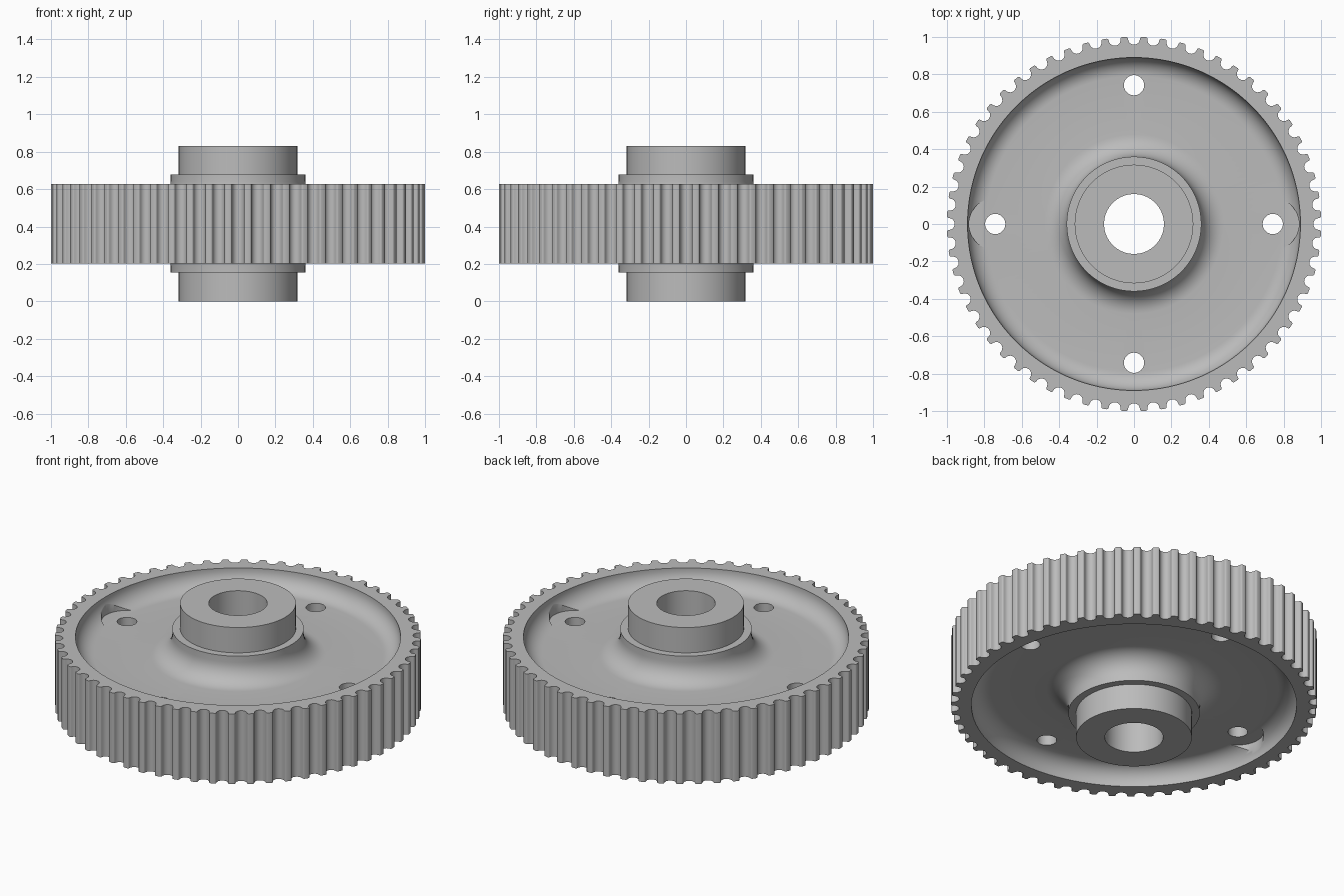
import bpy, bmesh, math
from math import sin, cos, pi, radians

cube = bpy.data.objects.get("Cube")
if cube:
    bpy.data.objects.remove(cube, do_unlink=True)

steel = bpy.data.materials.new("grey steel")
steel.use_nodes = True
steel.diffuse_color = (0.5, 0.5, 0.5, 1)
steel.node_tree.nodes["Principled BSDF"].inputs["Base Color"].default_value = (0.5, 0.5, 0.5, 1)

TEETH = 60
SEGS = 2 * TEETH
PITCH = 2 * pi / TEETH
MID = 0.415                      # mid height of the wheel
FACE, WEB, COLLAR = 0.212, 0.105, 0.262   # half thicknesses
RIM_R, COLLAR_R, HUB_R, BORE_R = 0.89, 0.36, 0.317, 0.16
HOLE_X = 0.742


def arc(cx, cy, r, a0, a1, n):
    """Points on an arc, angles in degrees."""
    angles = [radians(a0 + (a1 - a0) * i / n) for i in range(n + 1)]
    return [(cx + r * cos(a), cy + r * sin(a)) for a in angles]


def cylinder(name, x, y, r, z0, z1):
    """Cutter cylinder between two heights."""
    bpy.ops.mesh.primitive_cylinder_add(vertices=48, radius=r, depth=z1 - z0,
                                        location=(x, y, (z0 + z1) / 2))
    ob = bpy.context.object
    ob.name = name
    ob.hide_render = True
    return ob


# Upper half of the turned profile, from rim edge to bore
rf, hf = 0.1, 0.12
upper = [(RIM_R, FACE)]
upper += arc(RIM_R - rf, WEB + rf, rf, 0, -90, 10)
upper += arc(COLLAR_R + hf, WEB + hf, hf, -90, -180, 10)
upper += [(COLLAR_R, COLLAR), (HUB_R, COLLAR), (HUB_R, MID), (BORE_R, MID)]
profile = upper + [(r, -h) for r, h in reversed(upper)]

bm = bmesh.new()
rings = []
for r, h in profile:
    rings.append([bm.verts.new((r * cos(2 * pi * i / SEGS), r * sin(2 * pi * i / SEGS), MID + h))
                  for i in range(SEGS)])
for a, b in zip(rings, rings[1:]):
    for i in range(SEGS):
        k = (i + 1) % SEGS
        bm.faces.new((a[i], a[k], b[k], b[i]))

# One round groove with rounded tooth tips: (sideways, outward)
groove_r, tip_r, centre = 0.032, 0.01, 0.9905
groove = arc(-groove_r - tip_r, centre, tip_r, 90, 0, 3)
groove += arc(0, centre, groove_r, 180, 360, 10)[1:-1]
groove += arc(groove_r + tip_r, centre, tip_r, 180, 90, 3)

# Toothed outline at both faces, closed by walls and flat rim faces
outline = []
for j in range(TEETH):
    base = j * PITCH
    outline.append((base - PITCH / 2, 1.001))
    outline += [(base + math.atan2(t, r), math.hypot(t, r)) for t, r in groove]
count = len(outline)
per = count // TEETH
loops = [[bm.verts.new((r * cos(a), r * sin(a), MID + h)) for a, r in outline]
         for h in (FACE, -FACE)]
for i in range(count):
    k = (i + 1) % count
    bm.faces.new((loops[0][i], loops[1][i], loops[1][k], loops[0][k]))
for loop, ring in zip(loops, (rings[0], rings[-1])):
    for j in range(TEETH):
        outer = [loop[(j * per + i) % count] for i in range(per + 1)]
        inner = [ring[(2 * j + d) % SEGS] for d in (1, 0, -1)]
        bm.faces.new(outer + inner)
bmesh.ops.remove_doubles(bm, verts=bm.verts, dist=1e-5)
bmesh.ops.recalc_face_normals(bm, faces=bm.faces)

mesh = bpy.data.meshes.new("toothed_wheel")
bm.to_mesh(mesh)
bm.free()
mesh.materials.append(steel)
wheel = bpy.data.objects.new("toothed_wheel", mesh)
bpy.context.collection.objects.link(wheel)

# Through holes in the web, and flat spot faces beside the two side holes
cutters = []
for x, y in ((HOLE_X, 0), (-HOLE_X, 0), (0, HOLE_X), (0, -HOLE_X)):
    cutters.append(cylinder("web_hole_cutter", x, y, 0.054, 0.1, 0.7))
for x in (HOLE_X, -HOLE_X):
    for s in (1, -1):
        z0, z1 = sorted((MID + s * (WEB + 0.002), MID + s * 0.3))
        cutters.append(cylinder("spot_face_cutter", x, 0, 0.14, z0, z1))

bpy.ops.object.select_all(action="DESELECT")
wheel.select_set(True)
bpy.context.view_layer.objects.active = wheel
for c in cutters:
    mod = wheel.modifiers.new("cut", "BOOLEAN")
    mod.operation = "DIFFERENCE"
    mod.solver = "EXACT"
    mod.object = c
    bpy.ops.object.modifier_apply(modifier=mod.name)
for c in cutters:
    bpy.data.objects.remove(c, do_unlink=True)
bpy.ops.object.shade_smooth_by_angle(angle=radians(35))
